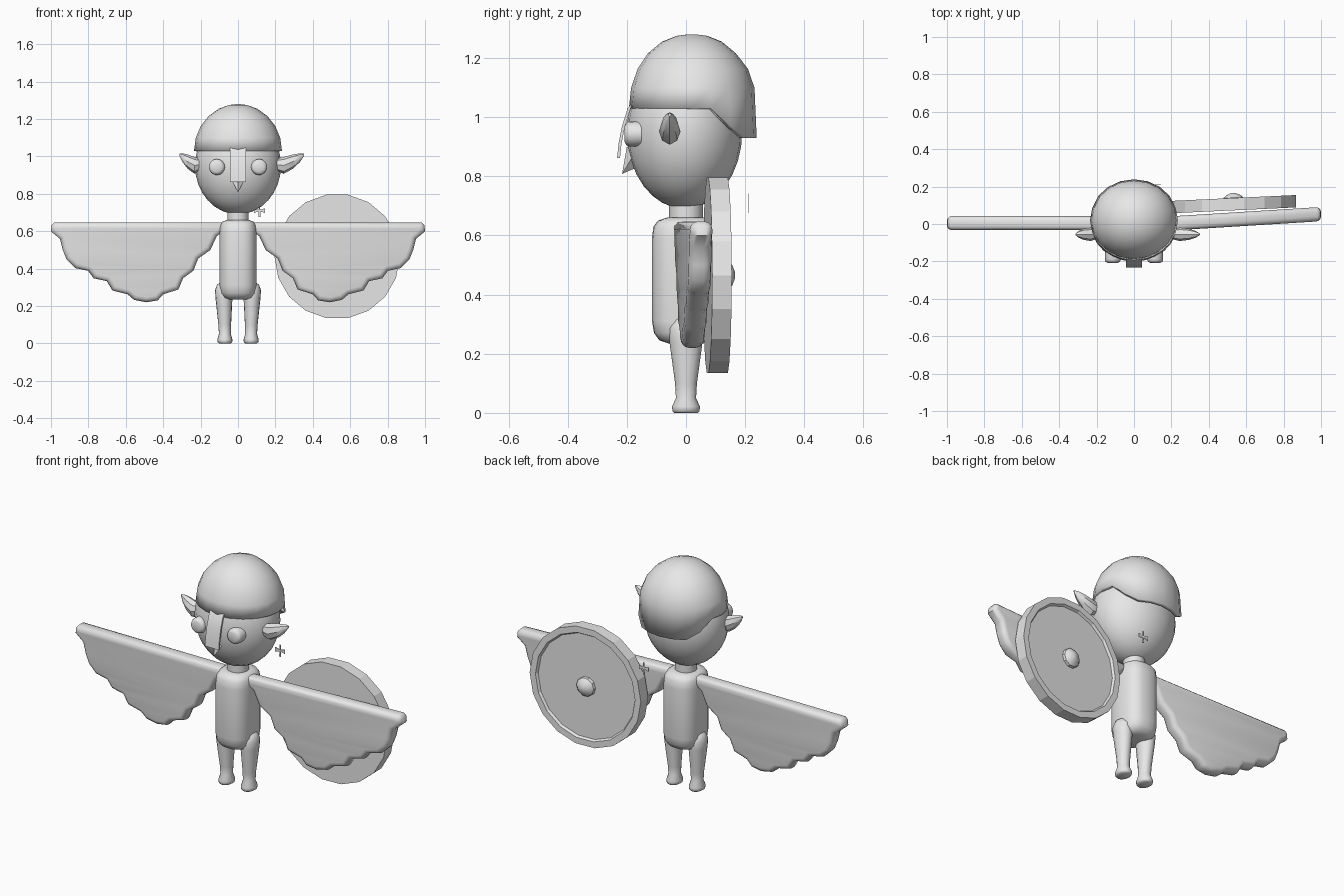
import bpy, bmesh, math
from mathutils import Vector

if "Cube" in bpy.data.objects:
    bpy.data.objects.remove(bpy.data.objects["Cube"])

grey = bpy.data.materials.new("plain grey")
grey.diffuse_color = (0.8, 0.8, 0.8, 1)
grey.use_nodes = True
grey.node_tree.nodes["Principled BSDF"].inputs["Base Color"].default_value = grey.diffuse_color


def finish(name, mesh, angle=40):
    """Link a mesh as a named, angle-smoothed object."""
    ob = bpy.data.objects.new(name, mesh)
    bpy.context.collection.objects.link(ob)
    mesh.materials.clear()
    mesh.materials.append(grey)
    bpy.ops.object.select_all(action='DESELECT')
    ob.select_set(True)
    bpy.context.view_layer.objects.active = ob
    bpy.ops.object.shade_smooth_by_angle(angle=math.radians(angle))
    return ob


def from_bmesh(name, bm, angle=40):
    bmesh.ops.recalc_face_normals(bm, faces=bm.faces)
    mesh = bpy.data.meshes.new(name)
    bm.to_mesh(mesh)
    bm.free()
    return finish(name, mesh, angle)


def loft(name, rings, n=16, power=1.0, remap=lambda v: v, caps=True, angle=40):
    """Skin of (super)elliptic rings: (cx, cy, z, rx, ry)."""
    bm = bmesh.new()
    sp = lambda c: math.copysign(abs(c) ** power, c)
    loops = []
    for cx, cy, z, rx, ry in rings:
        a = [2 * math.pi * i / n for i in range(n)]
        loops.append([bm.verts.new(remap(Vector((cx + rx * sp(math.cos(t)),
                      cy + ry * sp(math.sin(t)), z)))) for t in a])
    for lo, hi in zip(loops, loops[1:]):
        for i in range(n):
            j = (i + 1) % n
            bm.faces.new((lo[i], lo[j], hi[j], hi[i]))
    if caps:
        bm.faces.new(loops[0])
        bm.faces.new(loops[-1])
    return from_bmesh(name, bm, angle)


def ball(name, center, radii, u=16, v=10):
    bm = bmesh.new()
    bmesh.ops.create_uvsphere(bm, u_segments=u, v_segments=v, radius=1)
    for p in bm.verts:
        p.co = Vector(center) + Vector([p.co[k] * radii[k] for k in range(3)])
    return from_bmesh(name, bm, 60)


# Head, neck and torso
ball("head", (0, -0.005, 0.95), (0.23, 0.195, 0.26), 24, 16)
loft("neck", [(0, 0, 0.62, 0.057, 0.057), (0, 0, 0.75, 0.057, 0.057)])
loft("torso", [(0, 0, z, rx, ry) for z, rx, ry in (
    (0.235, 0.055, 0.06), (0.245, 0.08, 0.09), (0.27, 0.095, 0.108),
    (0.31, 0.1, 0.115), (0.59, 0.1, 0.115), (0.63, 0.096, 0.11),
    (0.65, 0.085, 0.095), (0.66, 0.06, 0.065))], 24, 0.75, angle=50)

# Legs with flared feet
for side, s in (("left", -1), ("right", 1)):
    loft(side + "_leg", [(s * c, 0, z, rx, ry) for c, z, rx, ry in (
        (0.070, 0.0, 0.030, 0.040), (0.070, 0.006, 0.039, 0.046),
        (0.070, 0.022, 0.040, 0.047), (0.070, 0.05, 0.032, 0.034),
        (0.071, 0.10, 0.034, 0.037), (0.075, 0.24, 0.045, 0.056),
        (0.076, 0.285, 0.047, 0.058), (0.076, 0.315, 0.035, 0.042),
        (0.076, 0.33, 0.014, 0.016))], 16, angle=60)

# Helmet: faceted dome, rim lowered towards the back
rings = [(0, 0.02, 1.03 + 0.25 * math.sin(t), 0.235 * math.cos(t),
          0.213 * math.cos(t) ** 0.9)
         for t in [math.radians(d) for d in (0, 16, 32, 48, 64, 78, 88)]]
helmet = loft("helmet", rings, 20, caps=False, angle=60)
for v in helmet.data.vertices:
    if v.co.z < 1.04 and v.co.y > 0.09:
        v.co.z -= 0.10 * min(1, (v.co.y - 0.09) / 0.09)
    if v.co.z < 1.2 and v.co.y > 0.09:
        v.co.y += 0.006
bm = bmesh.new()
bm.from_mesh(helmet.data)
edge = [e for e in bm.edges if e.is_boundary and e.verts[0].co.z > 1.2]
bmesh.ops.holes_fill(bm, edges=edge, sides=0)
bm.to_mesh(helmet.data)
bm.free()
solid = helmet.modifiers.new("thickness", 'SOLIDIFY')
solid.thickness = 0.022
solid.offset = -1

# Curved nose guard
bm = bmesh.new()
path = [(-0.175, 1.06), (-0.197, 1.03), (-0.216, 0.97), (-0.228, 0.91), (-0.233, 0.862)]
rows = [[bm.verts.new((x, y + d, z)) for x, d in
         ((-0.043, 0), (0.043, 0), (0.043, 0.01), (-0.043, 0.01))] for y, z in path]
for a, b in zip(rows, rows[1:]):
    for i in range(4):
        bm.faces.new((a[i], a[(i + 1) % 4], b[(i + 1) % 4], b[i]))
bm.faces.new(rows[0])
bm.faces.new(rows[-1])
from_bmesh("nose_guard", bm)

# Pointed nose
bm = bmesh.new()
base = [bm.verts.new(p) for p in ((-0.035, -0.175, 0.875), (0.035, -0.175, 0.875),
                                  (0, -0.20, 0.90), (0, -0.165, 0.83))]
bmesh.ops.convex_hull(bm, input=base + [bm.verts.new((0, -0.216, 0.808))])
from_bmesh("nose", bm, 20)

# Eyes and ears
for side, s, reach in (("left", -1, 0.115), ("right", 1, 0.155)):
    loft(side + "_eye", [(s * 0.113, 0.943, y, r, r) for y, r in (
        (-0.15, 0.042), (-0.19, 0.043), (-0.202, 0.038), (-0.208, 0.026))],
        16, remap=lambda v: Vector((v.x, v.z, v.y)), angle=60)
    loft(side + "_ear", [(c, -0.055, s * (0.198 + t * reach), h, w) for c, t, h, w in (
        (0.955, 0, 0.03, 0.025), (0.952, 0.3, 0.045, 0.036), (0.972, 0.62, 0.038, 0.03),
        (0.992, 0.85, 0.024, 0.018), (1.008, 1, 0.006, 0.004))],
        8, remap=lambda v: Vector((v.z, v.y, v.x)), angle=35)

# Wings: scalloped outline with rounded edges
outline = [(-0.98, 0.645), (-0.995, 0.63), (-0.998, 0.6), (-0.95, 0.56), (-0.935, 0.50),
           (-0.915, 0.45), (-0.87, 0.405), (-0.80, 0.39), (-0.77, 0.35),
           (-0.70, 0.335), (-0.67, 0.285), (-0.59, 0.265), (-0.555, 0.235),
           (-0.49, 0.222), (-0.43, 0.232), (-0.40, 0.265), (-0.32, 0.29),
           (-0.295, 0.35), (-0.24, 0.39), (-0.215, 0.455), (-0.15, 0.50),
           (-0.115, 0.575), (-0.08, 0.60), (-0.08, 0.645)]
for side, s in (("left", -1), ("right", 1)):
    curve = bpy.data.curves.new(side + "_wing_outline", 'CURVE')
    curve.dimensions = '2D'
    curve.fill_mode = 'BOTH'
    curve.extrude, curve.bevel_depth, curve.offset = 0.012, 0.026, -0.024
    curve.bevel_resolution = 2
    spline = curve.splines.new('POLY')
    spline.points.add(len(outline) - 1)
    for p, (x, z) in zip(spline.points, outline):
        p.co = (-s * x, z, 0, 1)
    spline.use_cyclic_u = True
    temp = bpy.data.objects.new("wing_curve", curve)
    bpy.context.collection.objects.link(temp)
    deps = bpy.context.evaluated_depsgraph_get()
    mesh = bpy.data.meshes.new_from_object(temp.evaluated_get(deps))
    bpy.data.objects.remove(temp)
    bm = bmesh.new()
    bm.from_mesh(mesh)
    bmesh.ops.remove_doubles(bm, verts=bm.verts, dist=0.0005)
    for v in bm.verts:
        x, z, d = v.co
        sweep = (abs(x) - 0.1) * 0.062 - 0.003 if s > 0 else 0.005
        v.co = (x, d + sweep, z)
    from_bmesh(side + "_wing", bm, 50)

# Shield: rimmed disc with recessed back and a boss
yaw = math.tan(math.radians(2.7))
place = lambda v: Vector((0.53 + v.x, 0.106 + v.z + v.x * yaw, 0.465 + v.y))
loft("shield", [(0, 0, z, r, r) for z, r in (
    (-0.033, 0.335), (0.033, 0.335), (0.033, 0.30), (0.02, 0.292))],
    18, remap=place, angle=15)
loft("shield_boss", [(0, 0, z, r, r) for z, r in (
    (0.015, 0.055), (0.035, 0.052), (0.05, 0.036), (0.06, 0.01))], 10, remap=place, angle=30)

# Small flat cross-shaped charm behind the neck
bm = bmesh.new()
shapes = [[(0.110, 0.675), (0.120, 0.675), (0.118, 0.742), (0.112, 0.742)],
          [(0.085, 0.698), (0.115, 0.706), (0.145, 0.698),
           (0.145, 0.722), (0.115, 0.714), (0.085, 0.722)]]
for pts in shapes:
    front = [bm.verts.new((x, 0.209, z)) for x, z in pts]
    back = [bm.verts.new((x, 0.212, z)) for x, z in pts]
    bm.faces.new(front)
    bm.faces.new(back)
    for i in range(len(pts)):
        j = (i + 1) % len(pts)
        bm.faces.new((front[i], front[j], back[j], back[i]))
from_bmesh("charm", bm)
